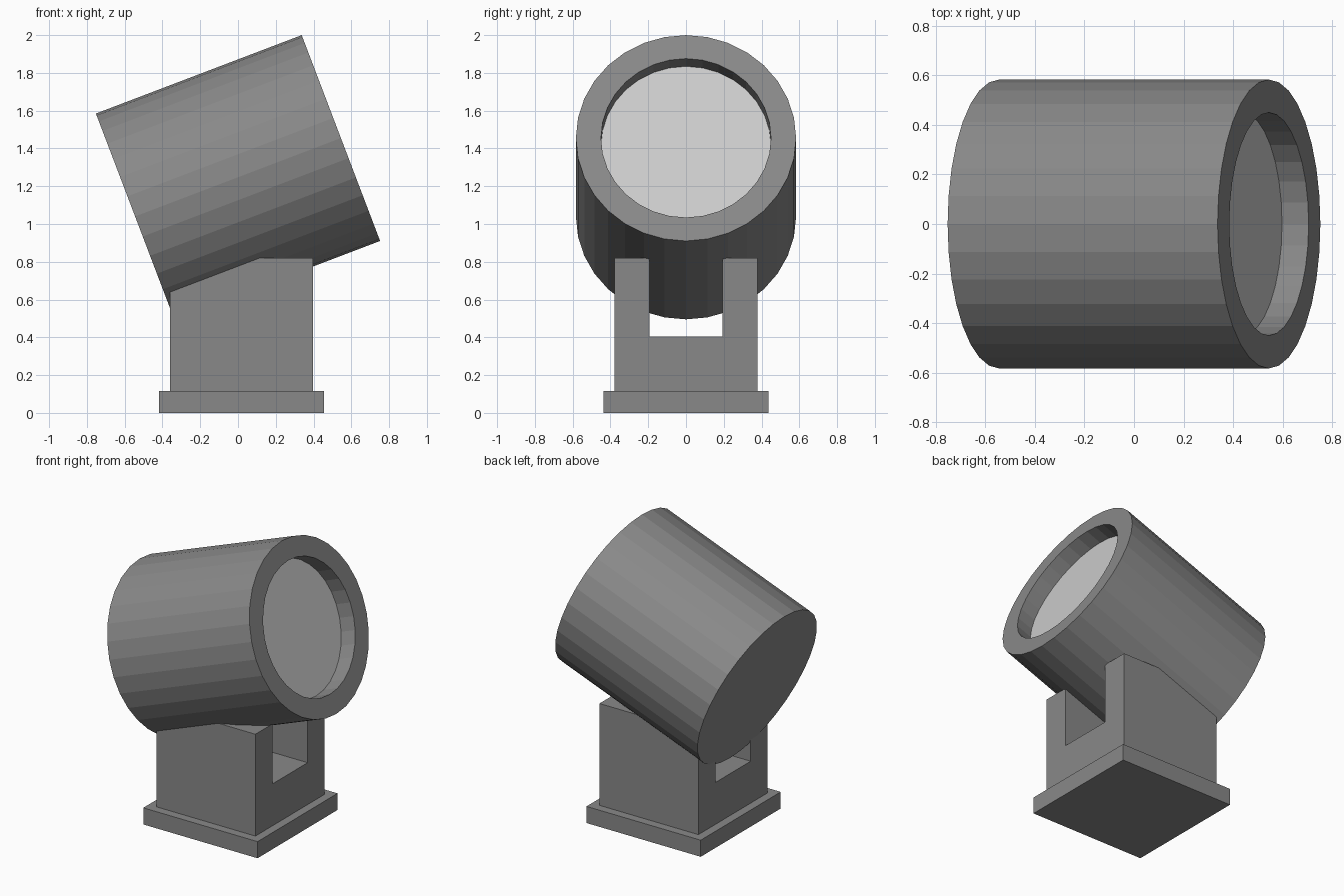
import bpy, bmesh, math
from mathutils import Matrix, Vector

if "Cube" in bpy.data.objects:
    bpy.data.objects.remove(bpy.data.objects["Cube"])


def material(name, v):
    m = bpy.data.materials.new(name)
    m.diffuse_color = (v, v, v, 1)
    m.use_nodes = True
    m.node_tree.nodes["Principled BSDF"].inputs["Base Color"].default_value = m.diffuse_color
    return m


HOUSING = material("housing_grey", 0.25)
LENS = material("lens_grey", 0.55)


def finish(name, bm, *mats):
    bmesh.ops.recalc_face_normals(bm, faces=bm.faces[:])
    mesh = bpy.data.meshes.new(name)
    bm.to_mesh(mesh)
    bm.free()
    for m in mats:
        mesh.materials.append(m)
    ob = bpy.data.objects.new(name, mesh)
    bpy.context.collection.objects.link(ob)
    return ob


def extrude_x(name, profile, x0, x1):
    """Extrude a (y, z) profile from x0 to x1."""
    bm = bmesh.new()
    face = bm.faces.new([bm.verts.new((x0, y, z)) for y, z in profile])
    ext = bmesh.ops.extrude_face_region(bm, geom=[face], use_keep_orig=True)
    moved = [e for e in ext["geom"] if isinstance(e, bmesh.types.BMVert)]
    bmesh.ops.translate(bm, verts=moved, vec=(x1 - x0, 0, 0))
    return finish(name, bm, HOUSING)


# Base plate
W = 0.4375
extrude_x("base_plate", [(-W, 0), (W, 0), (W, 0.115), (-W, 0.115)], -0.419, 0.456)

# Forked pedestal: U profile, its arms run up into the lamp housing
half = [(0.378, 0.115), (0.378, 0.82), (0.193, 0.82), (0.193, 0.405)]
extrude_x("fork_pedestal", half + [(-y, z) for y, z in reversed(half)], -0.36, 0.398)

# Lamp housing: 32-sided drum with a recessed lens at its front end
R, LENGTH, LENS_R, DEPTH, TILT = 0.583, 1.166, 0.45, 0.115, math.radians(20.85)
bm = bmesh.new()
bmesh.ops.create_cone(bm, cap_ends=True, segments=32, radius1=R, radius2=R, depth=LENGTH)
for scale, drop in ((LENS_R / R, 0), (1, DEPTH)):
    bm.normal_update()
    cap = max((f for f in bm.faces if len(f.verts) == 32),
              key=lambda f: f.calc_center_median().z)
    cap = bmesh.ops.extrude_discrete_faces(bm, faces=[cap])["faces"][0]
    for v in cap.verts:
        v.co = Vector((v.co.x * scale, v.co.y * scale, v.co.z - drop))
cap.material_index = 1
drum = finish("lamp_housing", bm, HOUSING, LENS)
drum.matrix_world = (Matrix.Translation((0, 0, 1.2475))
                     @ Matrix.Rotation(math.pi / 2 - TILT, 4, 'Y'))
